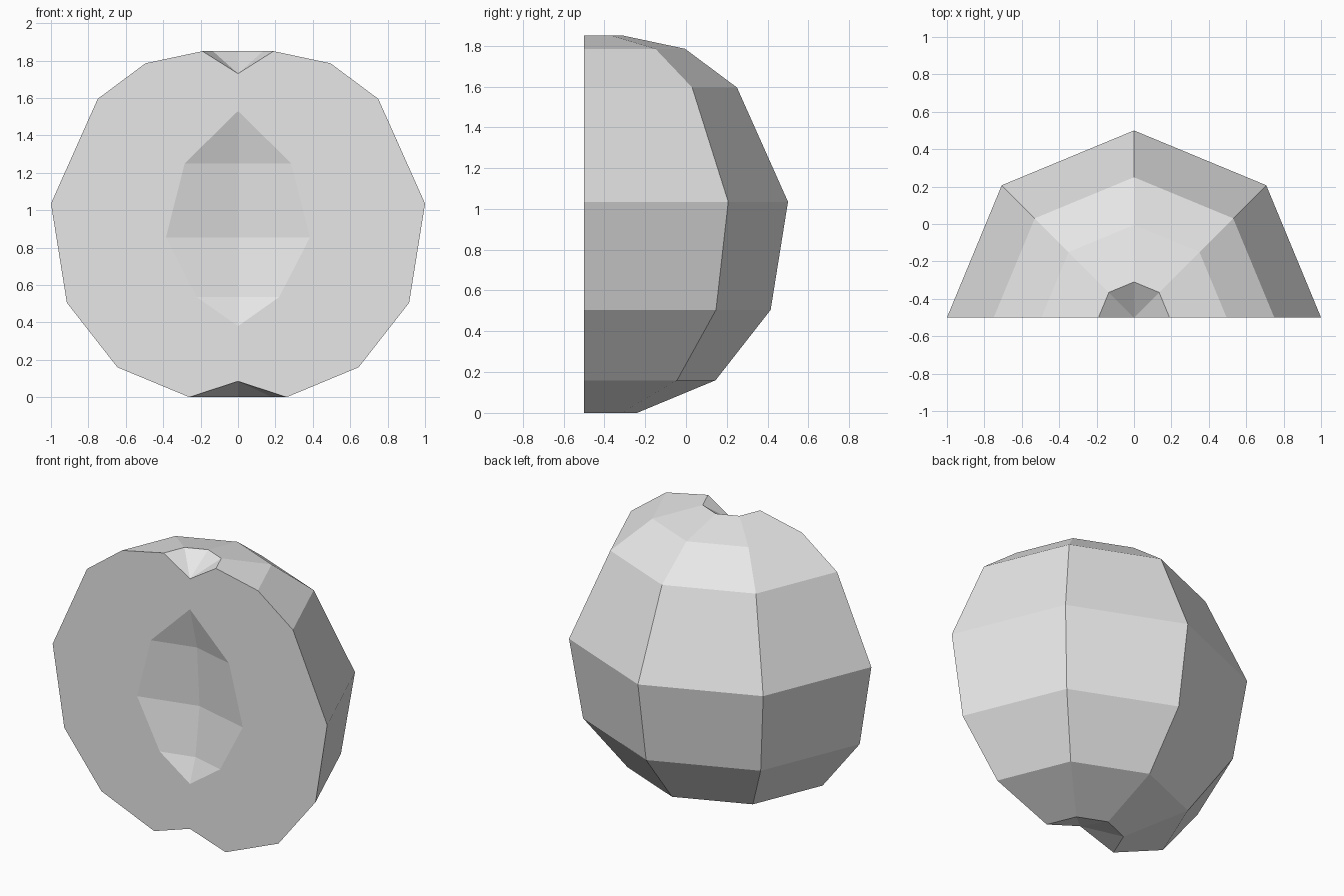
import bpy, bmesh
from math import pi

cube = bpy.data.objects.get("Cube")
if cube:
    bpy.data.objects.remove(cube, do_unlink=True)

FRONT = -0.5          # plane of the cut
HOLLOW_DEPTH = 0.26   # depth of the core hollow relative to its half width

# (radius, height) profiles from the top pole to the bottom pole
skin_profile = [(0, 1.73), (0.19, 1.85), (0.495, 1.785), (0.75, 1.595), (1, 1.035),
                (0.915, 0.505), (0.645, 0.16), (0.26, 0), (0, 0.085)]
core_profile = [(0, 1.53), (0.285, 1.25), (0.385, 0.855), (0.22, 0.535), (0, 0.38)]


def half_lathe(bm, profile, steps, depth=1.0):
    """Sweep a profile half a turn behind the cut plane."""
    part = bmesh.new()
    verts = [part.verts.new((r, 0, z)) for r, z in profile]
    edges = [part.edges.new(pair) for pair in zip(verts, verts[1:])]
    bmesh.ops.spin(part, geom=verts + edges, cent=(0, 0, 0), axis=(0, 0, 1),
                   angle=pi, steps=steps, use_duplicate=False)
    bmesh.ops.remove_doubles(part, verts=part.verts, dist=0.001)
    for v in part.verts:
        v.co.y = FRONT + v.co.y * depth
    mesh = bpy.data.meshes.new("part")
    part.to_mesh(mesh)
    part.free()
    bm.from_mesh(mesh)
    bpy.data.meshes.remove(mesh)


bm = bmesh.new()
# Faceted outer skin and the core hollow
half_lathe(bm, skin_profile, 4)
half_lathe(bm, core_profile, 2, HOLLOW_DEPTH)
# Flat cut face between the two open rims
rims = [e for e in bm.edges if e.is_boundary]
bmesh.ops.triangle_fill(bm, edges=rims, use_beauty=True, normal=(0, -1, 0))
bmesh.ops.recalc_face_normals(bm, faces=bm.faces)
bmesh.ops.dissolve_limit(bm, angle_limit=0.01, verts=bm.verts,
                         edges=[e for e in bm.edges
                                if all(abs(v.co.y - FRONT) < 0.001 for v in e.verts)])

mesh = bpy.data.meshes.new("fruit_half")
bm.to_mesh(mesh)
bm.free()
fruit = bpy.data.objects.new("fruit_half", mesh)
bpy.context.collection.objects.link(fruit)

# Single light grey material
grey = bpy.data.materials.new("light_grey")
grey.use_nodes = True
colour = (0.8, 0.8, 0.8, 1)
grey.diffuse_color = colour
grey.node_tree.nodes["Principled BSDF"].inputs["Base Color"].default_value = colour
mesh.materials.append(grey)
